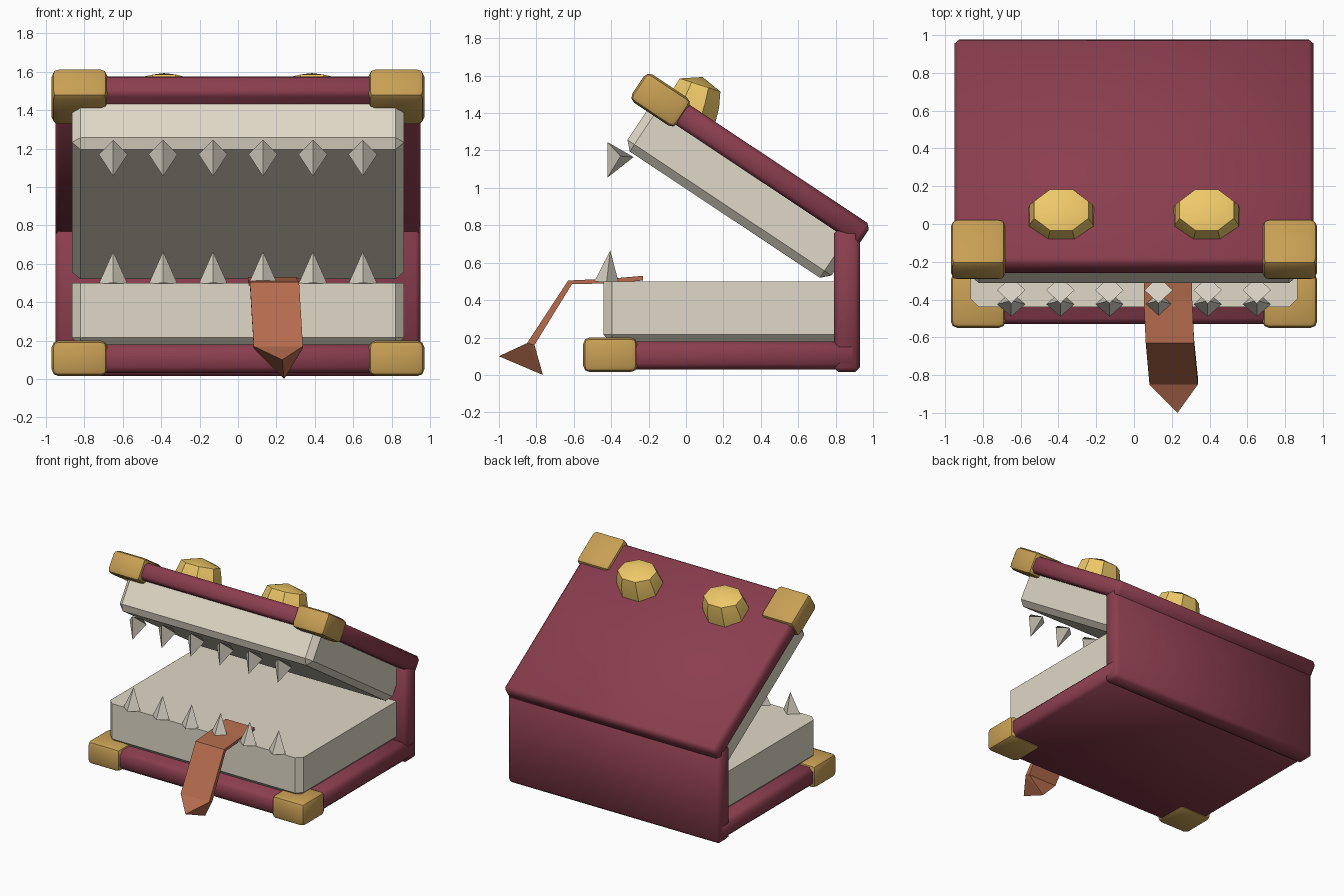
import bpy, bmesh, math
from mathutils import Matrix, Vector

if "Cube" in bpy.data.objects:
    bpy.data.objects.remove(bpy.data.objects["Cube"])


def material(name, rgb):
    m = bpy.data.materials.new(name)
    m.diffuse_color = (*rgb, 1)
    m.use_nodes = True
    m.node_tree.nodes["Principled BSDF"].inputs["Base Color"].default_value = m.diffuse_color
    return m


LEATHER = material("leather", (0.26, 0.048, 0.078))
GOLD = material("gold", (0.58, 0.35, 0.09))
EYE = material("eye_yellow", (0.86, 0.58, 0.14))
PAPER = material("paper", (0.74, 0.69, 0.57))
TOOTH = material("tooth", (0.66, 0.62, 0.53))
TONGUE = material("tongue", (0.46, 0.15, 0.075))


def finish(bm, name, mat, matrix=Matrix(), smooth=0):
    bmesh.ops.recalc_face_normals(bm, faces=bm.faces)
    mesh = bpy.data.meshes.new(name)
    bm.to_mesh(mesh)
    bm.free()
    mesh.materials.append(mat)
    ob = bpy.data.objects.new(name, mesh)
    bpy.context.collection.objects.link(ob)
    ob.matrix_world = matrix
    if smooth:
        bpy.ops.object.select_all(action='DESELECT')
        ob.select_set(True)
        bpy.context.view_layer.objects.active = ob
        bpy.ops.object.shade_smooth_by_angle(angle=math.radians(smooth))
    return ob


def box(name, mat, lo, hi, bevel, matrix=Matrix(), segments=1, pick=None, smooth=0):
    """Axis-aligned box from two corners, with chosen edges bevelled."""
    bm = bmesh.new()
    bmesh.ops.create_cube(bm, size=1)
    lo, hi = Vector(lo), Vector(hi)
    for v in bm.verts:
        v.co = [lo[i] + (v.co[i] + 0.5) * (hi[i] - lo[i]) for i in range(3)]
    edges = [e for e in bm.edges if pick is None or pick(e, lo)]
    bmesh.ops.bevel(bm, geom=edges, offset=bevel, segments=segments,
                    affect='EDGES', profile=0.5)
    return finish(bm, name, mat, matrix, smooth)


def page_edges(e, lo):
    a, b = e.verts
    upright = abs(a.co.z - b.co.z) > 0.01
    return upright or max(a.co.z, b.co.z) < lo.z + 0.01


# Frame of the raised cover: origin on its outer front edge, y runs to the hinge
LID = Matrix.Translation((0, -0.20, 1.59)) @ Matrix.Rotation(math.radians(-33.6), 4, 'X')

# Leather covers and spine
box("bottom_cover", LEATHER, (-0.95, -0.53, 0.03), (0.95, 0.92, 0.18), 0.03, smooth=50)
box("spine", LEATHER, (-0.95, 0.79, 0.015), (0.95, 0.93, 0.78), 0.025, smooth=50)
box("top_cover", LEATHER, (-0.95, 0, -0.13), (0.95, 1.43, 0), 0.025, LID, smooth=50)

# Page blocks
box("bottom_pages", PAPER, (-0.865, -0.44, 0.17), (0.865, 0.84, 0.50), 0.045, pick=page_edges)
box("top_pages", PAPER, (-0.865, 0.09, -0.385), (0.865, 1.40, -0.12), 0.045, LID, pick=page_edges)

# Metal corner caps
for side, s in (("left", -1), ("right", 1)):
    x0, x1 = sorted((s * 0.68, s * 0.97))
    box(f"bottom_corner_{side}", GOLD, (x0, -0.55, 0.015), (x1, -0.26, 0.20), 0.035,
        segments=2, smooth=40)
    box(f"top_corner_{side}", GOLD, (x0, -0.025, -0.155), (x1, 0.265, 0.025), 0.035, LID,
        segments=2, smooth=40)


# Eyes: eight-sided oval studs with a slightly raised middle
def eye(name, x):
    bm = bmesh.new()
    rings = []
    for r, h in ((0.19, -0.17), (0.182, -0.085), (0.155, 0)):
        rings.append([bm.verts.new((r * math.cos(a), 0.8 * r * math.sin(a), h))
                      for a in [math.tau * (i + 0.5) / 8 for i in range(8)]])
    apex = bm.verts.new((0, 0, 0.045))
    for i in range(8):
        j = (i + 1) % 8
        for a, b in zip(rings, rings[1:]):
            bm.faces.new((a[i], a[j], b[j], b[i]))
        bm.faces.new((rings[2][i], rings[2][j], apex))
    bm.faces.new(rings[0])
    finish(bm, name, EYE, Matrix.Translation((x, 0.075, 1.55))
           @ Matrix.Rotation(math.radians(-18), 4, 'X'), 30)


eye("eye_left", -0.385)
eye("eye_right", 0.385)


# Teeth: four-sided pyramids on a diamond base
def tooth(name, x, front, side, back, tip):
    bm = bmesh.new()
    base = [bm.verts.new(p) for p in ((x, *front), (x + 0.075, *side),
                                      (x, *back), (x - 0.075, *side))]
    apex = bm.verts.new((x, *tip))
    bm.faces.new(base)
    for i in range(4):
        bm.faces.new((base[i], base[(i + 1) % 4], apex))
    finish(bm, name, TOOTH)


for i in range(6):
    x = -0.65 + 0.26 * i
    tooth(f"bottom_tooth_{i + 1}", x, (-0.49, 0.50), (-0.425, 0.495), (-0.36, 0.495), (-0.405, 0.665))
    tooth(f"top_tooth_{i + 1}", x, (-0.42, 1.245), (-0.35, 1.17), (-0.28, 1.165), (-0.42, 1.055))

# Tongue: a thin folded strip (centre x, upper y/z, lower y/z) ending in a wedge tip
bm = bmesh.new()
path = [(0.18, -0.23, 0.53, -0.23, 0.505), (0.18, -0.40, 0.515, -0.40, 0.49),
        (0.19, -0.63, 0.505, -0.61, 0.485), (0.21, -0.85, 0.17, -0.81, 0.16)]
rings = []
for x, y, z, y2, z2 in path:
    rings.append([bm.verts.new(p) for p in ((x - 0.128, y, z), (x + 0.128, y, z),
                                            (x + 0.128, y2, z2), (x - 0.128, y2, z2))])
for a, b in zip(rings, rings[1:]):
    for i in range(4):
        j = (i + 1) % 4
        bm.faces.new((a[i], a[j], b[j], b[i]))
bm.faces.new(rings[0])
ul, ur, lr, ll = rings[-1]
tip = bm.verts.new((0.23, -1.0, 0.10))
heel = bm.verts.new((0.24, -0.765, 0.0))
for f in ((ul, ur, tip), (ll, lr, heel), (ul, ll, heel), (ul, heel, tip),
          (ur, lr, heel), (ur, heel, tip)):
    bm.faces.new(f)
finish(bm, "tongue", TONGUE)
